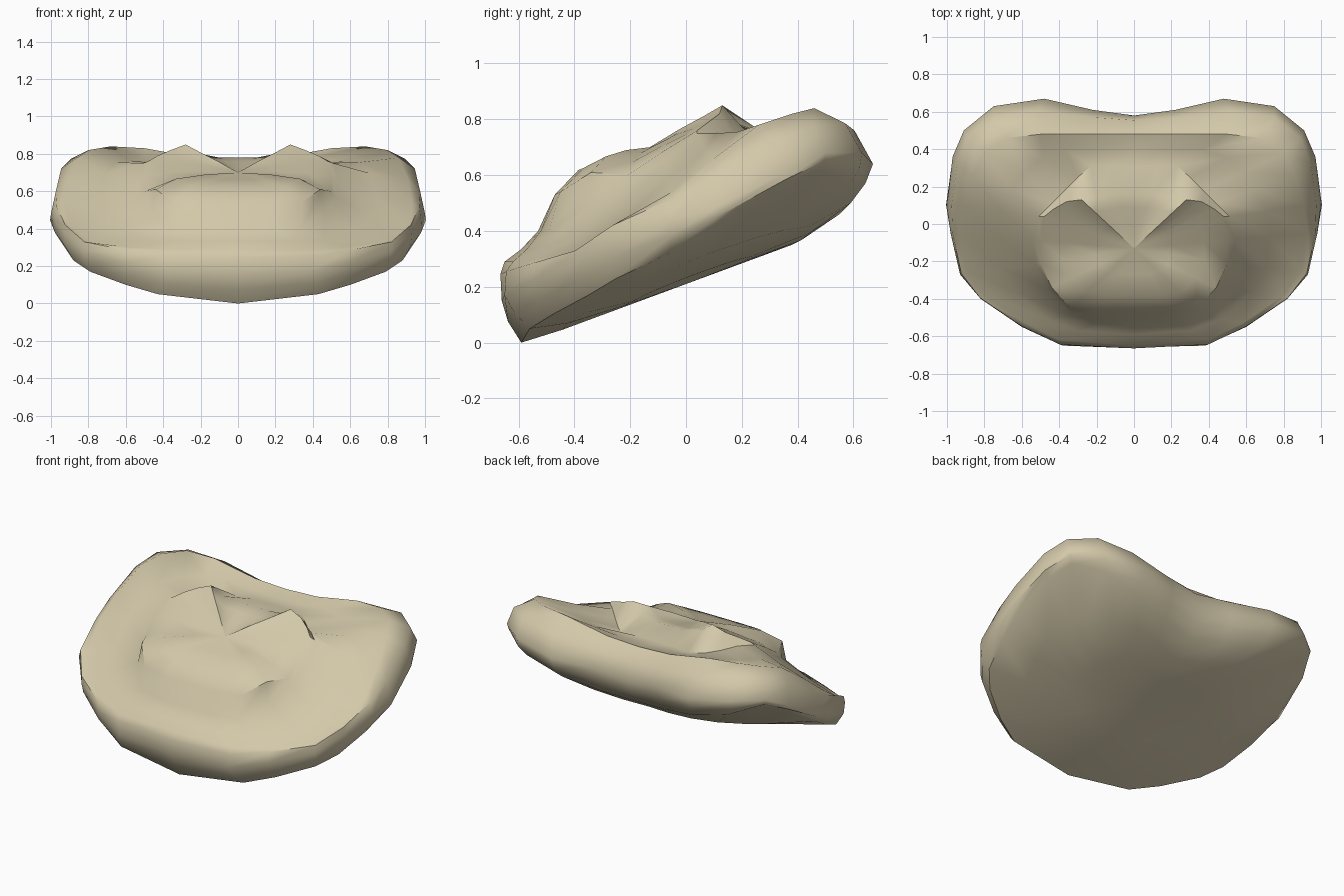
import bpy
import bmesh
import math
from mathutils import Vector

default_cube = bpy.data.objects.get("Cube")
if default_cube:
    bpy.data.objects.remove(default_cube, do_unlink=True)


def make_material(name, colour):
    material = bpy.data.materials.new(name)
    material.use_nodes = True
    material.diffuse_color = colour
    material.node_tree.nodes["Principled BSDF"].inputs["Base Color"].default_value = colour
    return material


def half_ring(*points):
    """Points in hundredths, from the front middle round the left to the back middle."""
    return [Vector(point) / 100 for point in points]


def between(ring_a, ring_b, swell, back_swell=0.0, lift=0.0):
    """Ring halfway between two others, pushed outward for a rounded edge."""
    result = []
    for a, b in zip(ring_a, ring_b):
        middle = (a + b) / 2
        push = 1 + swell + back_swell * max(middle.y, 0)
        result.append(Vector((middle.x * push, middle.y * push, middle.z + lift)))
    return result


def dome(ring, centre, factor):
    """Smaller copy of a ring round a centre, with its front half bulged up."""
    result = [centre.lerp(point, factor) for point in ring]
    for point in result:
        point.z -= 0.12 * min(point.y, 0)
    return result


def underside(ring, factor):
    """Shallow bowl that slopes up to the back."""
    result = []
    for point in ring:
        x, y = point.x * factor, point.y * factor
        result.append(Vector((x, y, 0.21 + 0.37 * y + 0.15 * x * x)))
    return result


# Key contours of the left half
lower_edge = half_ring(
    (0, -59, 0), (43, -56, 5), (60, -48, 10), (79, -35, 17), (88, -25, 23),
    (94, -6, 32), (97, 10, 41), (93, 34, 56), (86, 47, 62), (71, 59, 57),
    (46, 59, 50), (22, 55, 46), (0, 50, 43))
widest_edge = half_ring(
    (0, -66, 15), (38, -65, 17), (60, -55, 22), (82, -40, 28), (93, -27, 38),
    (98, -5, 44), (100, 10, 48), (97, 36, 61), (91, 50, 68), (75, 63, 68),
    (48, 67, 64), (22, 61, 62), (0, 58, 58))
rim_crest = half_ring(
    (0, -65, 29), (40, -62, 29), (58, -53, 30), (80, -38, 33), (89, -25, 41),
    (93, -5, 54), (91, 10, 66), (86, 26, 78), (80, 38, 82), (68, 46, 84),
    (50, 48, 83), (22, 48, 78), (0, 48, 77))
pad_foot = half_ring(
    (0, -53, 40), (20, -52, 40), (34, -49, 40), (46, -35, 49), (52, -22, 57),
    (54, -8, 65), (51, 4, 75), (44, 11, 75), (37, 18, 73), (30, 25, 72),
    (23, 31, 73), (12, 31, 74), (0, 31, 74))
pad_edge = half_ring(
    (0, -47, 53), (20, -47, 53), (34, -45, 54), (44, -34, 61), (50, -21, 60),
    (50, -9, 68), (48, 4, 76), (43, 8, 79), (36, 12, 82), (28, 13, 85),
    (20, 14, 80), (10, 16, 78), (0, 16, 78))
pad_centre = Vector((0, -0.13, 0.7))

# Stack of contours, from the middle of the underside to the middle of the pad
rings = [
    underside(lower_edge, 0.4),
    underside(lower_edge, 0.75),
    lower_edge,
    between(lower_edge, widest_edge, 0.02),
    widest_edge,
    between(widest_edge, rim_crest, 0.015, back_swell=0.06, lift=0.025),
    rim_crest,
    between(rim_crest, pad_foot, 0.0, lift=-0.01),
    pad_foot,
    pad_edge,
    dome(pad_edge, pad_centre, 0.75),
    dome(pad_edge, pad_centre, 0.4),
]


def mirrored_loop(ring):
    """Close a half contour by mirroring it across the middle."""
    right = [Vector((-point.x, point.y, point.z)) for point in reversed(ring[1:-1])]
    return ring + right


def loft(name, half_rings, first_tip, last_tip, material):
    """Skin the mirrored contours and close both ends with fans."""
    bm = bmesh.new()
    loops = [[bm.verts.new(point) for point in mirrored_loop(ring)] for ring in half_rings]
    count = len(loops[0])
    for lower, upper in zip(loops, loops[1:]):
        for i in range(count):
            j = (i + 1) % count
            bm.faces.new((lower[i], lower[j], upper[j], upper[i]))
    for loop, tip in ((loops[0], first_tip), (loops[-1], last_tip)):
        tip_vert = bm.verts.new(tip)
        for i in range(count):
            bm.faces.new((loop[i], loop[(i + 1) % count], tip_vert))
    bmesh.ops.recalc_face_normals(bm, faces=bm.faces)
    mesh = bpy.data.meshes.new(name)
    bm.to_mesh(mesh)
    bm.free()
    mesh.materials.append(material)
    obj = bpy.data.objects.new(name, mesh)
    bpy.context.collection.objects.link(obj)
    return obj


# Cushion-like body with its raised pad
sand = make_material("sand", (0.65, 0.58, 0.4, 1))
body = loft("padded_body", rings, Vector((0, 0, 0.21)), pad_centre, sand)

bpy.ops.object.select_all(action="DESELECT")
body.select_set(True)
bpy.context.view_layer.objects.active = body
bpy.ops.object.shade_smooth_by_angle(angle=math.radians(45))
